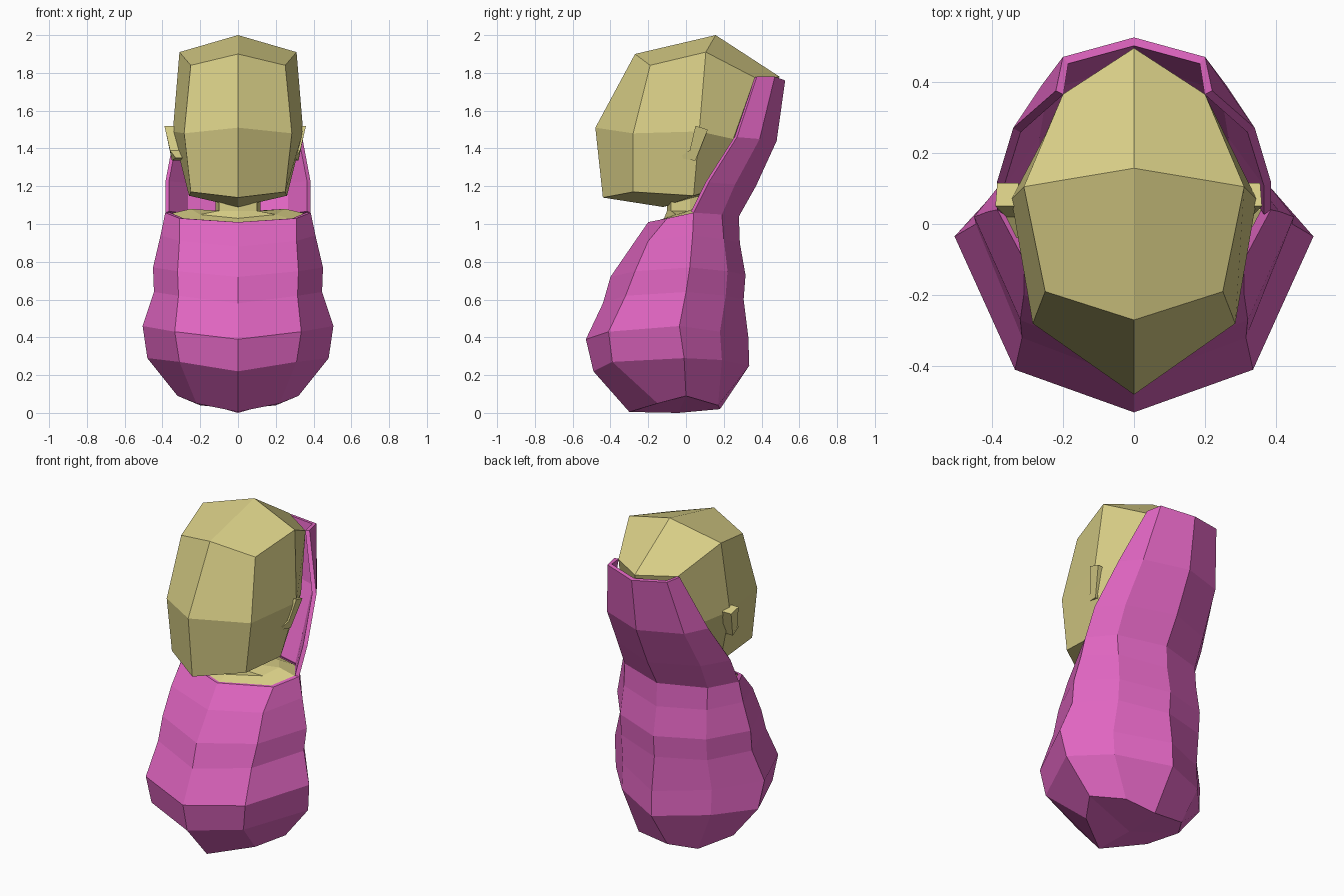
import bpy, bmesh
from mathutils import Vector

if "Cube" in bpy.data.objects:
    bpy.data.objects.remove(bpy.data.objects["Cube"])


def material(name, rgb):
    m = bpy.data.materials.new(name)
    m.diffuse_color = (*rgb, 1)
    m.use_nodes = True
    m.node_tree.nodes["Principled BSDF"].inputs["Base Color"].default_value = m.diffuse_color
    return m


PINK = material("pink_cloth", (0.74, 0.13, 0.53))
SKIN = material("skin", (0.69, 0.62, 0.24))


def make(name, verts, faces, mat):
    me = bpy.data.meshes.new(name)
    me.from_pydata([tuple(v) for v in verts], [], faces)
    bm = bmesh.new()
    bm.from_mesh(me)
    bmesh.ops.recalc_face_normals(bm, faces=bm.faces)
    bm.to_mesh(me)
    bm.free()
    me.materials.append(mat)
    ob = bpy.data.objects.new(name, me)
    bpy.context.collection.objects.link(ob)
    return ob


def ring(front, fs, side, bs, back):
    """Eight-sided loop from a half section; front/back are (y, z), the rest (x, y, z)."""
    half = [fs, side, bs]
    pts = [(0, *front)] + half + [(0, *back)] + [(-x, y, z) for x, y, z in reversed(half)]
    return [Vector(p) for p in pts]


def loft(name, rings, mat, closed=True, bottom=None, top=None):
    n = len(rings[0])
    verts = [v for r in rings for v in r]
    faces = []
    for k in range(len(rings) - 1):
        for i in range(n if closed else n - 1):
            j = (i + 1) % n
            faces.append((k * n + i, k * n + j, (k + 1) * n + j, (k + 1) * n + i))
    # pole caps: four quads meeting at one point
    for pole, base in ((bottom, 0), (top, (len(rings) - 1) * n)):
        if pole:
            verts.append(Vector(pole))
            p = len(verts) - 1
            for i in range(0, n, 2):
                faces.append((base + i, base + i + 1, base + (i + 2) % n, p))
    return make(name, verts, faces, mat)


# swaddled body
body = [
    ring((-.30, .005), (.22, -.15, .05), (.32, 0, .09), (.20, .17, .04), (.18, .02)),
    ring((-.49, .22), (.31, -.39, .27), (.48, -.01, .29), (.30, .19, .28), (.335, .25)),
    ring((-.53, .39), (.335, -.41, .43), (.505, -.035, .46), (.30, .18, .43), (.33, .40)),
    ring((-.44, .58), (.315, -.32, .62), (.445, 0, .64), (.29, .21, .62), (.305, .60)),
    ring((-.40, .72), (.32, -.27, .75), (.45, .02, .77), (.29, .22, .75), (.315, .73)),
    ring((-.29, .88), (.31, -.20, .91), (.41, .035, .94), (.28, .20, .92), (.285, .90)),
    ring((-.20, 1.01), (.31, -.10, 1.03), (.385, .04, 1.06), (.28, .19, 1.05), (.28, 1.04)),
]


def inset(r, s, dz):
    return [Vector((v.x * s, .04 + (v.y - .04) * s, v.z + dz)) for v in r]


loft("wrap_body", body + [inset(body[-1], .93, 0)], PINK, bottom=(0, -.04, 0))


# hood rising behind the head: five columns, open at the front
def arc(side, bs, back):
    return ring((0, 0), (0, 0, 0), side, bs, back)[2:7]


hood = loft("wrap_hood", [
    body[-1][2:7],
    arc((.385, .12, 1.22), (.28, .26, 1.21), (.37, 1.20)),
    arc((.34, .27, 1.46), (.26, .39, 1.45), (.48, 1.44)),
    arc((.22, .375, 1.78), (.20, .47, 1.78), (.525, 1.76)),
], PINK, closed=False)
sol = hood.modifiers.new("thickness", 'SOLIDIFY')
sol.thickness = .024
sol.offset = -1

# the recalculated normals of an open sheet must point away from the head
me = hood.data
if sum((p.normal.dot(p.center - Vector((0, 0, p.center.z)))) for p in me.polygons) < 0:
    me.flip_normals()

# shoulders and neck
neck = [ring((-.10, z), (.10, -.08, z), (.12, .02, z), (.09, .10, z), (.12, z)) for z in (1.07, 1.20)]
loft("shoulders_and_neck", [inset(body[-1], .93, -.005), inset(body[-1], .65, .02)] + neck, SKIN)

# head, a rounded block with three levels and poles
head = [
    ring((-.44, 1.14), (.25, -.28, 1.17), (.26, .04, 1.15), (.16, .13, 1.18), (.21, 1.18)),
    ring((-.48, 1.51), (.285, -.28, 1.48), (.345, .07, 1.49), (.25, .25, 1.45), (.37, 1.44)),
    ring((-.27, 1.90), (.25, -.19, 1.84), (.31, .105, 1.91), (.20, .365, 1.775), (.495, 1.78)),
]
loft("head", head, SKIN, bottom=(0, -.12, 1.09), top=(0, .157, 2.0))

# ears
outline = [(.39, .05, 1.52), (.385, .115, 1.50), (.35, .05, 1.335), (.33, -.04, 1.35), (.36, .02, 1.39)]
n = len(outline)
for name, sgn, shift in (("ear_left", -1, 0), ("ear_right", 1, -.03)):
    verts = [(sgn * (x + shift - d), y, z) for d in (0, .06) for x, y, z in outline]
    faces = [tuple(range(n)), tuple(range(n, 2 * n))]
    faces += [(i, (i + 1) % n, (i + 1) % n + n, i + n) for i in range(n)]
    make(name, verts, faces, SKIN)
